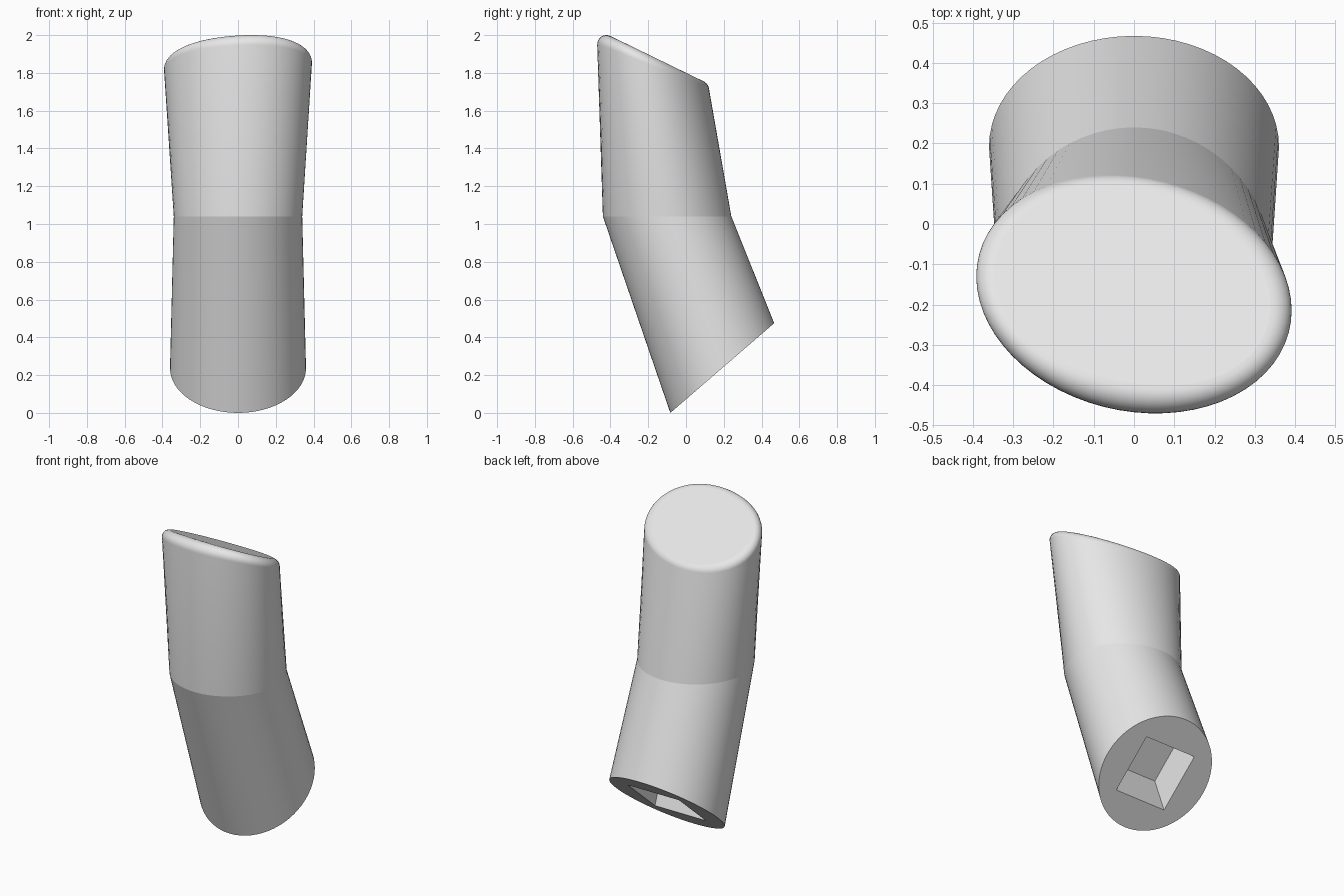
import bpy, bmesh, math
from mathutils import Vector

cube = bpy.data.objects.get("Cube")
if cube:
    bpy.data.objects.remove(cube, do_unlink=True)

SIDES = 64
ROUND = 0.05
ARC_STEPS = 8

grey = bpy.data.materials.new("plain_grey")
grey.use_nodes = True
colour = (0.8, 0.8, 0.8, 1)
grey.diffuse_color = colour
grey.node_tree.nodes["Principled BSDF"].inputs["Base Color"].default_value = colour


def ellipse(centre, a, b):
    """Points of an ellipse given by its centre and two half axes."""
    c, a, b = Vector(centre), Vector(a), Vector(b)
    turns = [math.tau * i / SIDES for i in range(SIDES)]
    return [c + a * math.cos(t) + b * math.sin(t) for t in turns]


def fillet(below, corner, inner):
    """Arc of fixed radius that rounds the corner between wall and cap."""
    d1, d2 = (below - corner).normalized(), (inner - corner).normalized()
    half = d1.angle(d2) / 2
    hub = corner + (d1 + d2).normalized() * (ROUND / math.sin(half))
    reach = ROUND / math.tan(half)
    start, end = corner + d1 * reach - hub, corner + d2 * reach - hub
    sweep = start.angle(end)
    return [hub + (start * math.sin((1 - k / ARC_STEPS) * sweep)
                   + end * math.sin(k / ARC_STEPS * sweep)) / math.sin(sweep)
            for k in range(ARC_STEPS + 1)]


# Ring outlines: slanted base, level bend, slanted top
base_centre = Vector((0, 0.192, 0.2375))
base_up = Vector((0, 0.275, 0.2375))
base = ellipse(base_centre, (0.36, 0, 0), base_up)
bend = ellipse((0, -0.10, 1.04), (0.34, 0, 0), (0, 0.34, 0))
top_centre = Vector((0, -0.178, 1.887))
top = ellipse(top_centre, (0.395, -0.045, 0.022), (0, 0.292, -0.142))
arcs = [fillet(low, high, top_centre) for low, high in zip(bend, top)]
outlines = [base, bend] + [list(ring) for ring in zip(*arcs)]

bm = bmesh.new()
rings = [[bm.verts.new(p) for p in outline] for outline in outlines]


def bridge(low, high, smooth):
    for i in range(len(low)):
        j = (i + 1) % len(low)
        bm.faces.new((low[i], low[j], high[j], high[i])).smooth = smooth


# Walls and rounded rim
for low, high in zip(rings, rings[1:]):
    bridge(low, high, True)
# Flat cap
bm.faces.new(rings[-1])

# Square socket sunk into the base along the lower axis
right, up = Vector((0.18, 0, 0)), base_up.normalized() * 0.18
depth = Vector((0, -0.083, 0.23))
corners = [base_centre + right * sx + up * sy
           for sx, sy in ((1, 1), (-1, 1), (-1, -1), (1, -1))]
mouth = [bm.verts.new(p) for p in corners]
floor = [bm.verts.new(p + depth) for p in corners]
bridge(mouth, floor, False)
bm.faces.new(floor)

# Base face around the socket, one fan and one joining triangle per corner
eighth, quarter = SIDES // 8, SIDES // 4
for k, corner in enumerate(mouth):
    for i in range(k * quarter, (k + 1) * quarter):
        bm.faces.new((corner, rings[0][(i + 1) % SIDES], rings[0][i]))
    bm.faces.new((corner, mouth[(k + 1) % 4], rings[0][(k + 1) * quarter % SIDES]))

# Crisp edges at the base and the bend
for ring in rings[:2]:
    for i in range(SIDES):
        bm.edges.get((ring[i], ring[(i + 1) % SIDES])).smooth = False

bmesh.ops.recalc_face_normals(bm, faces=bm.faces)
mesh = bpy.data.meshes.new("bent_tube")
bm.to_mesh(mesh)
bm.free()
mesh.materials.append(grey)
body = bpy.data.objects.new("bent_tube", mesh)
bpy.context.collection.objects.link(body)
